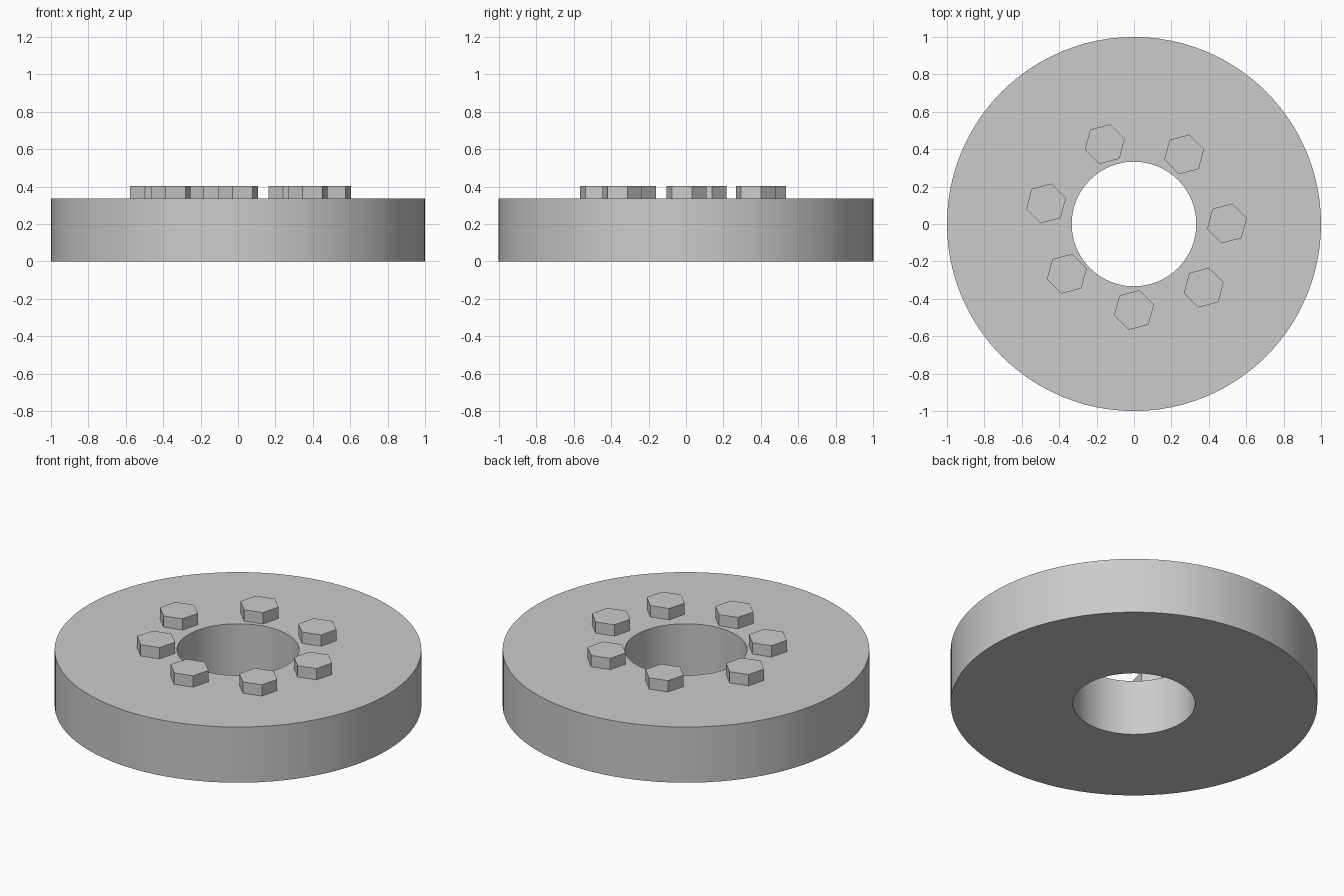
import bpy
import bmesh
import math
from mathutils import Matrix

cube = bpy.data.objects.get("Cube")
if cube:
    bpy.data.objects.remove(cube, do_unlink=True)

OUTER, BORE, THICK = 1.0, 0.333, 0.335
BOLT_R, BOLT_H = 0.11, 0.068
SEGMENTS = 96

grey = bpy.data.materials.new("plain grey")
grey.use_nodes = True
grey.diffuse_color = (0.6, 0.6, 0.6, 1)
grey.node_tree.nodes["Principled BSDF"].inputs["Base Color"].default_value = grey.diffuse_color


def add_object(name, bm):
    bmesh.ops.recalc_face_normals(bm, faces=bm.faces)
    mesh = bpy.data.meshes.new(name)
    bm.to_mesh(mesh)
    bm.free()
    mesh.materials.append(grey)
    obj = bpy.data.objects.new(name, mesh)
    bpy.context.collection.objects.link(obj)
    return obj


# Thick ring: a rectangular section spun around the vertical axis
bm = bmesh.new()
section = [(BORE, 0), (OUTER, 0), (OUTER, THICK), (BORE, THICK)]
corners = [bm.verts.new((r, 0, z)) for r, z in section]
edges = [bm.edges.new((corners[i], corners[(i + 1) % 4])) for i in range(4)]
bmesh.ops.spin(bm, geom=corners + edges, cent=(0, 0, 0), axis=(0, 0, 1),
               angle=math.tau, steps=SEGMENTS, use_merge=True)
bmesh.ops.remove_doubles(bm, verts=bm.verts, dist=0.0001)
ring = add_object("ring_disc", bm)
bpy.ops.object.select_all(action="DESELECT")
ring.select_set(True)
bpy.context.view_layer.objects.active = ring
bpy.ops.object.shade_smooth_by_angle(angle=math.radians(30))

# Hexagonal bolt heads standing around the bore, all turned the same way
bolt_centres = [(0.497, 0.003), (0.268, 0.372), (-0.156, 0.427), (-0.47, 0.11),
                (-0.359, -0.266), (0, -0.46), (0.373, -0.34)]
for number, (x, y) in enumerate(bolt_centres, 1):
    bm = bmesh.new()
    bmesh.ops.create_cone(bm, cap_ends=True, segments=6,
                          radius1=BOLT_R, radius2=BOLT_R, depth=BOLT_H)
    # A corner of the hexagon points 15 degrees off the x axis
    corner = min(math.atan2(v.co.y, v.co.x) % (math.pi / 3) for v in bm.verts)
    turn = Matrix.Rotation(math.radians(15) - corner, 4, "Z")
    place = Matrix.Translation((x, y, THICK + BOLT_H / 2))
    bmesh.ops.transform(bm, matrix=place @ turn, verts=bm.verts)
    add_object(f"hex_bolt_{number}", bm)
